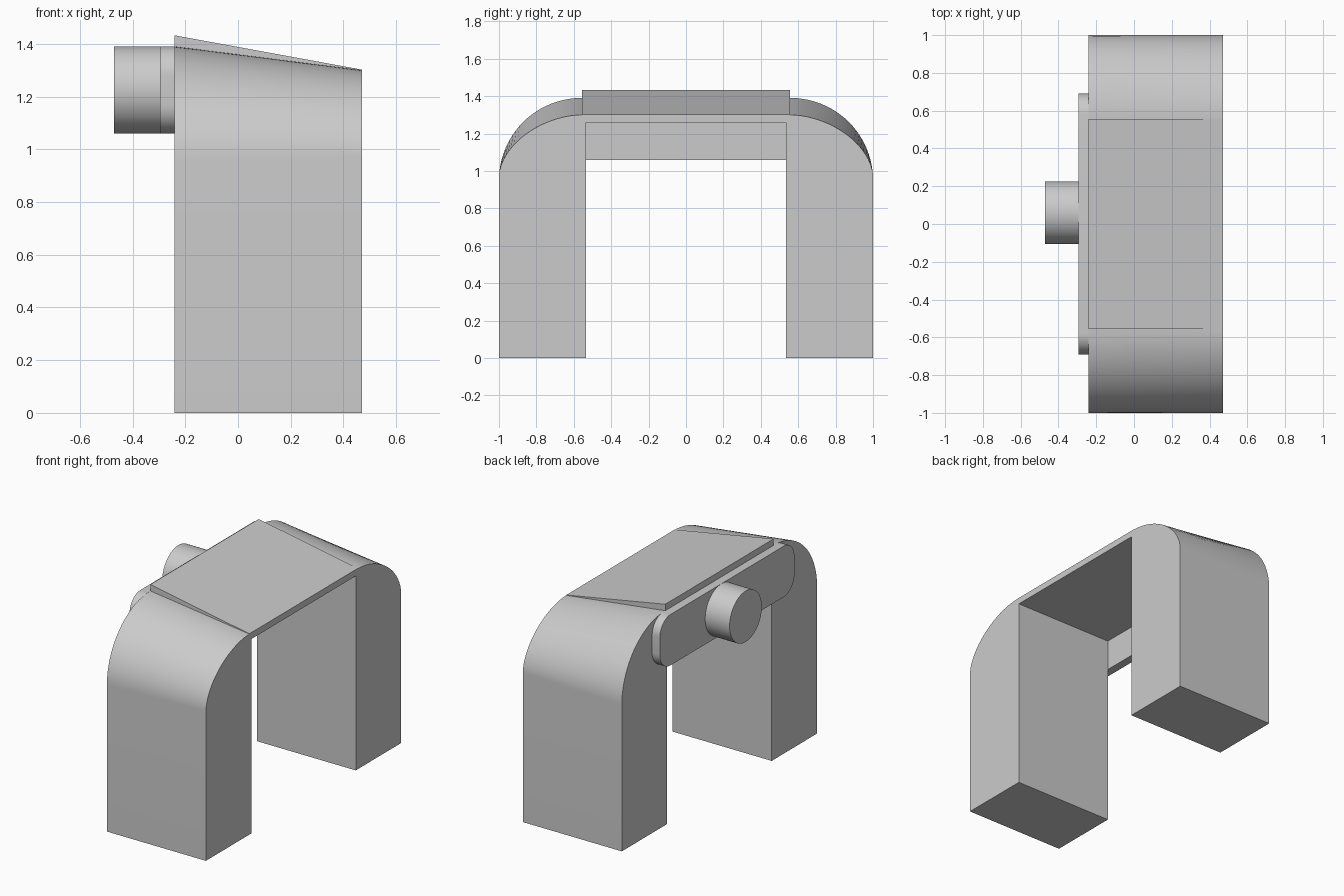
import bpy, bmesh
from math import sin, cos, pi, radians

old = bpy.data.objects.get("Cube")
if old:
    bpy.data.objects.remove(old, do_unlink=True)

grey = bpy.data.materials.new("plain grey")
grey.use_nodes = True
grey.diffuse_color = (0.6, 0.6, 0.6, 1)
grey.node_tree.nodes["Principled BSDF"].inputs["Base Color"].default_value = (0.6, 0.6, 0.6, 1)

BACK, FRONT = -0.24, 0.47      # x of the two ends of the arch


def loft(name, x0, ring0, x1, ring1):
    """Solid between two matching (y, z) outlines placed at x0 and x1."""
    bm = bmesh.new()
    a = [bm.verts.new((x0, y, z)) for y, z in ring0]
    b = [bm.verts.new((x1, y, z)) for y, z in ring1]
    n = len(a)
    bm.faces.new(a)
    bm.faces.new(b)
    for i in range(n):
        j = (i + 1) % n
        bm.faces.new((a[i], a[j], b[j], b[i]))
    bmesh.ops.recalc_face_normals(bm, faces=bm.faces)
    mesh = bpy.data.meshes.new(name)
    bm.to_mesh(mesh)
    bm.free()
    mesh.materials.append(grey)
    obj = bpy.data.objects.new(name, mesh)
    bpy.context.collection.objects.link(obj)
    bpy.ops.object.select_all(action='DESELECT')
    obj.select_set(True)
    bpy.context.view_layer.objects.active = obj
    bpy.ops.object.shade_smooth_by_angle(angle=radians(30))
    return obj


def arch_outline(top, spring, power, steps=24):
    """Two straight legs joined by a bridge with rounded shoulders."""
    half = [(0.535, 1.26), (0.535, 0), (1, 0)]
    for i in range(steps + 1):
        t = i / steps * pi / 2
        y = 0.56 + 0.44 * max(cos(t), 0) ** (2 / power)
        half.append((y, spring + (top - spring) * sin(t) ** (2 / power)))
    return half + [(-y, z) for y, z in reversed(half)]


def rounded_box(y, z0, z1, r, steps=10):
    points = []
    corners = [(y - r, z1 - r), (r - y, z1 - r), (r - y, z0 + r), (y - r, z0 + r)]
    for k, (cy, cz) in enumerate(corners):
        for i in range(steps + 1):
            t = (k + i / steps) * pi / 2
            points.append((cy + r * cos(t), cz + r * sin(t)))
    return points


def slab_outline(bottom, top):
    return [(-0.555, bottom), (0.555, bottom), (0.555, top), (-0.555, top)]


# Arch body, its shoulders flattening towards the low end
loft("arch_body", BACK, arch_outline(1.39, 0.95, 2), FRONT, arch_outline(1.30, 0.97, 1.8))

# Wedge-shaped cover on top
loft("top_cover", BACK, slab_outline(1.38, 1.432), FRONT, slab_outline(1.29, 1.302))

# Rounded plate across the high end
plate = rounded_box(0.69, 1.06, 1.39, 0.11)
loft("end_plate", -0.295, plate, BACK, plate)

# Round knob on the plate
knob = [(0.06 + 0.165 * cos(i * pi / 32), 1.225 + 0.165 * sin(i * pi / 32)) for i in range(64)]
loft("knob", -0.47, knob, -0.29, knob)
